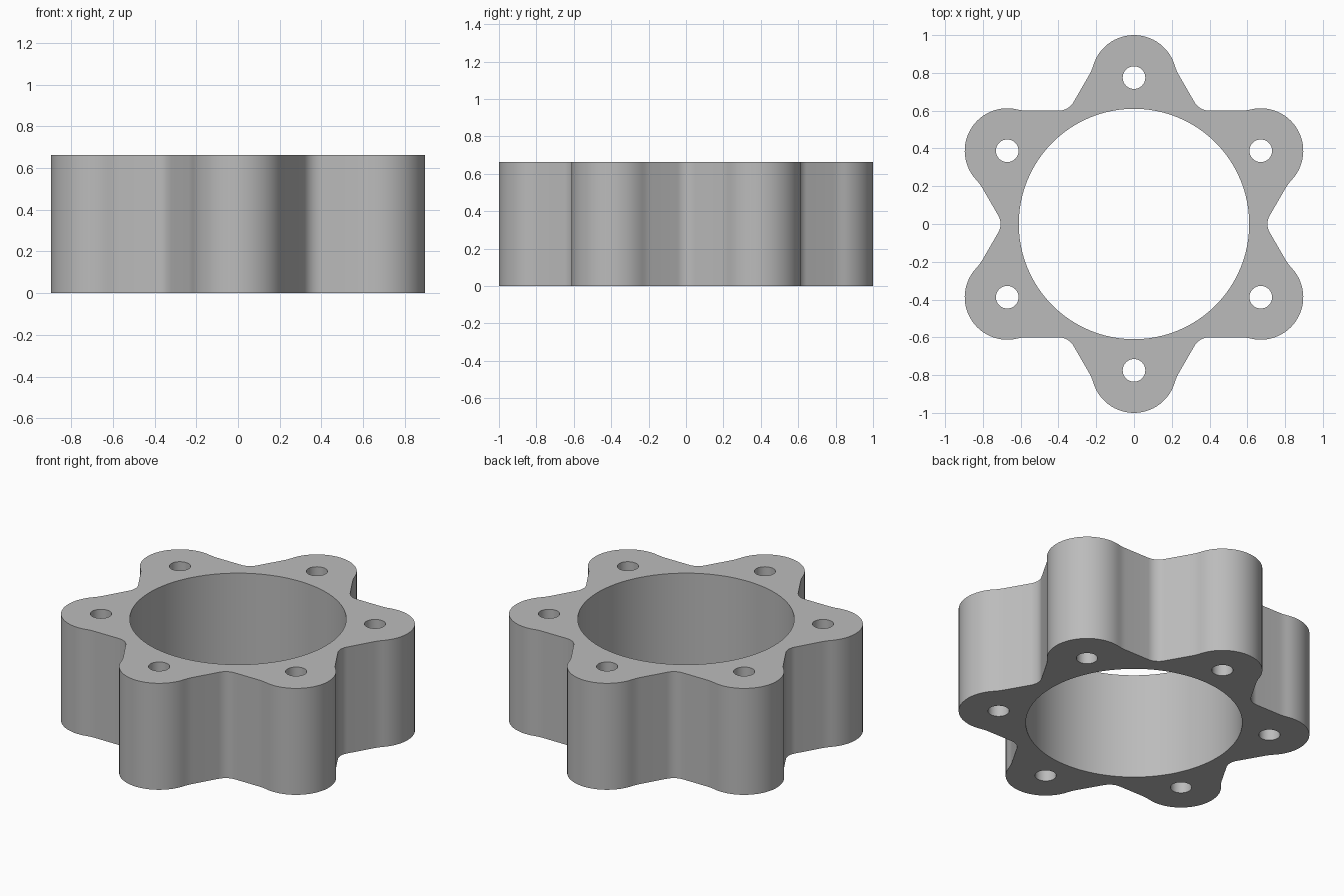
import bpy, bmesh
from math import sin, cos, radians, degrees, sqrt, atan2, pi
from mathutils import Vector, Matrix

if "Cube" in bpy.data.objects:
    bpy.data.objects.remove(bpy.data.objects["Cube"])

H = 0.662            # height
BORE = 0.61          # central bore radius
PITCH = 0.775        # radius of the screw hole circle
LOBE = 0.225         # lobe radius
HOLE = 0.06          # screw hole radius
FLANK = 0.60         # distance of flank lines from the centre
VALLEY, BLEND = 0.09, 0.25   # fillet radii


def polar(r, deg):
    return Vector((r * cos(radians(deg)), r * sin(radians(deg))))


def arc(c, r, a0, a1, n):
    return [c + polar(r, a0 + (a1 - a0) * i / n) for i in range(n + 1)]


# Half a lobe: valley fillet, straight flank, blend, lobe arc
u, n = polar(1, 60), polar(1, -30)
lobe_c = polar(PITCH, 30)
valley_c = Vector(((FLANK + VALLEY) / cos(radians(30)), 0))
dn = FLANK + BLEND - lobe_c.dot(n)
du = sqrt((LOBE + BLEND) ** 2 - dn ** 2)
blend_c = u * (lobe_c.dot(u) - du) + n * (FLANK + BLEND)
delta = degrees(atan2(du, dn))
half = (arc(valley_c, VALLEY, 180, 150, 5)
        + arc(blend_c, BLEND, 150, 150 - delta, 4)
        + arc(lobe_c, LOBE, -30 - delta, 30, 14)[1:])

# Mirror across the lobe axis, then repeat six times
axis = polar(1, 30)
mirrored = [2 * p.dot(axis) * axis - p for p in reversed(half[1:-1])]
sector = half + mirrored
outline = [Matrix.Rotation(radians(60 * k), 2) @ p for k in range(6) for p in sector]

# Filled, extruded profile with the bore and screw holes
curve = bpy.data.curves.new("flange_profile", 'CURVE')
curve.dimensions = '2D'
curve.fill_mode = 'BOTH'
curve.extrude = H / 2


def add_loop(pts):
    s = curve.splines.new('POLY')
    s.points.add(len(pts) - 1)
    for sp, p in zip(s.points, pts):
        sp.co = (p.x, p.y, 0, 1)
    s.use_cyclic_u = True


add_loop(outline)
add_loop(arc(Vector((0, 0)), BORE, 0, 360, 96)[:-1])
for k in range(6):
    add_loop(arc(polar(PITCH, 30 + 60 * k), HOLE, 0, 360, 32)[:-1])

ring = bpy.data.objects.new("lobed_spacer_ring", curve)
bpy.context.collection.objects.link(ring)
bpy.context.view_layer.objects.active = ring
ring.select_set(True)
bpy.ops.object.convert(target='MESH')
ring = bpy.context.object

# Weld the caps to the walls and stand the part on z = 0
bm = bmesh.new()
bm.from_mesh(ring.data)
bmesh.ops.remove_doubles(bm, verts=bm.verts, dist=1e-5)
bmesh.ops.recalc_face_normals(bm, faces=bm.faces)
bmesh.ops.translate(bm, verts=bm.verts, vec=(0, 0, H / 2))
bm.to_mesh(ring.data)
bm.free()

grey = bpy.data.materials.new("plain_grey")
grey.diffuse_color = (0.5, 0.5, 0.5, 1)
grey.use_nodes = True
grey.node_tree.nodes["Principled BSDF"].inputs["Base Color"].default_value = grey.diffuse_color
ring.data.materials.clear()
ring.data.materials.append(grey)
bpy.ops.object.shade_smooth_by_angle(angle=radians(30))
